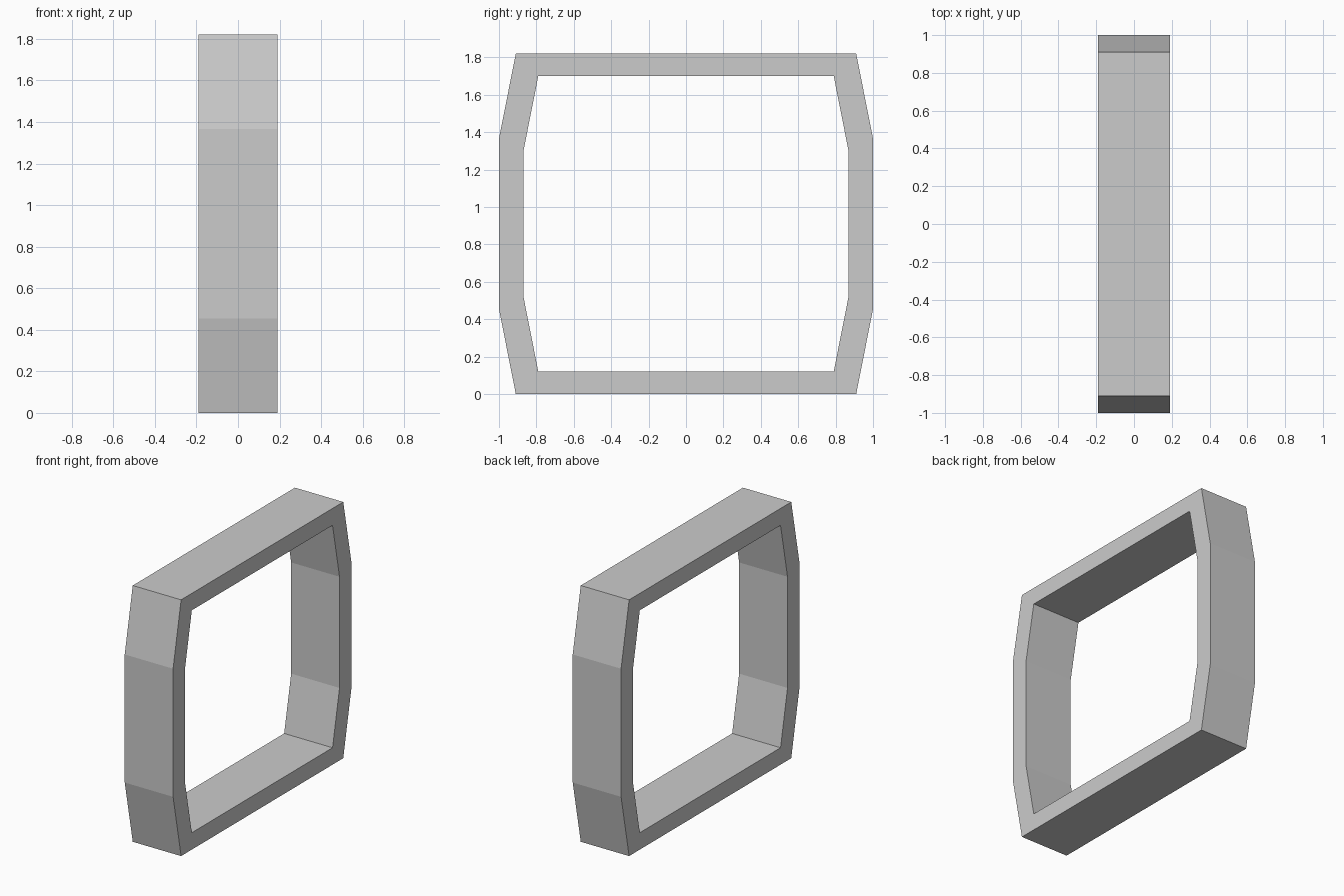
import bpy, bmesh

if "Cube" in bpy.data.objects:
    bpy.data.objects.remove(bpy.data.objects["Cube"])

HALF_WIDTH = 0.19    # half depth along x
MID_Z = 0.91         # centre height of the ring
INNER_SCALE = 0.868  # opening size relative to the outer outline

# Quarter outline (y, z from centre), mirrored into an eight-sided loop
corner, knee = (0.91, 0.91), (1.0, 0.455)
right_side = [(knee[0], -knee[1]), knee, corner]
outline = [(corner[0], -corner[1])] + right_side
outline += [(-y, -z) for y, z in outline]

bm = bmesh.new()


def add_loop(x, scale):
    return [bm.verts.new((x, y * scale, MID_Z + z * scale)) for y, z in outline]


# Cross-section of the band: outer and inner edges on both sides
loops = [add_loop(-HALF_WIDTH, 1), add_loop(HALF_WIDTH, 1),
         add_loop(HALF_WIDTH, INNER_SCALE), add_loop(-HALF_WIDTH, INNER_SCALE)]

# Bridge neighbouring loops into a closed ring
n = len(outline)
for a, b in zip(loops, loops[1:] + loops[:1]):
    for i in range(n):
        j = (i + 1) % n
        bm.faces.new((a[i], a[j], b[j], b[i]))

bmesh.ops.recalc_face_normals(bm, faces=bm.faces)
mesh = bpy.data.meshes.new("ring_band")
bm.to_mesh(mesh)
bm.free()
bpy.context.collection.objects.link(bpy.data.objects.new("ring_band", mesh))
